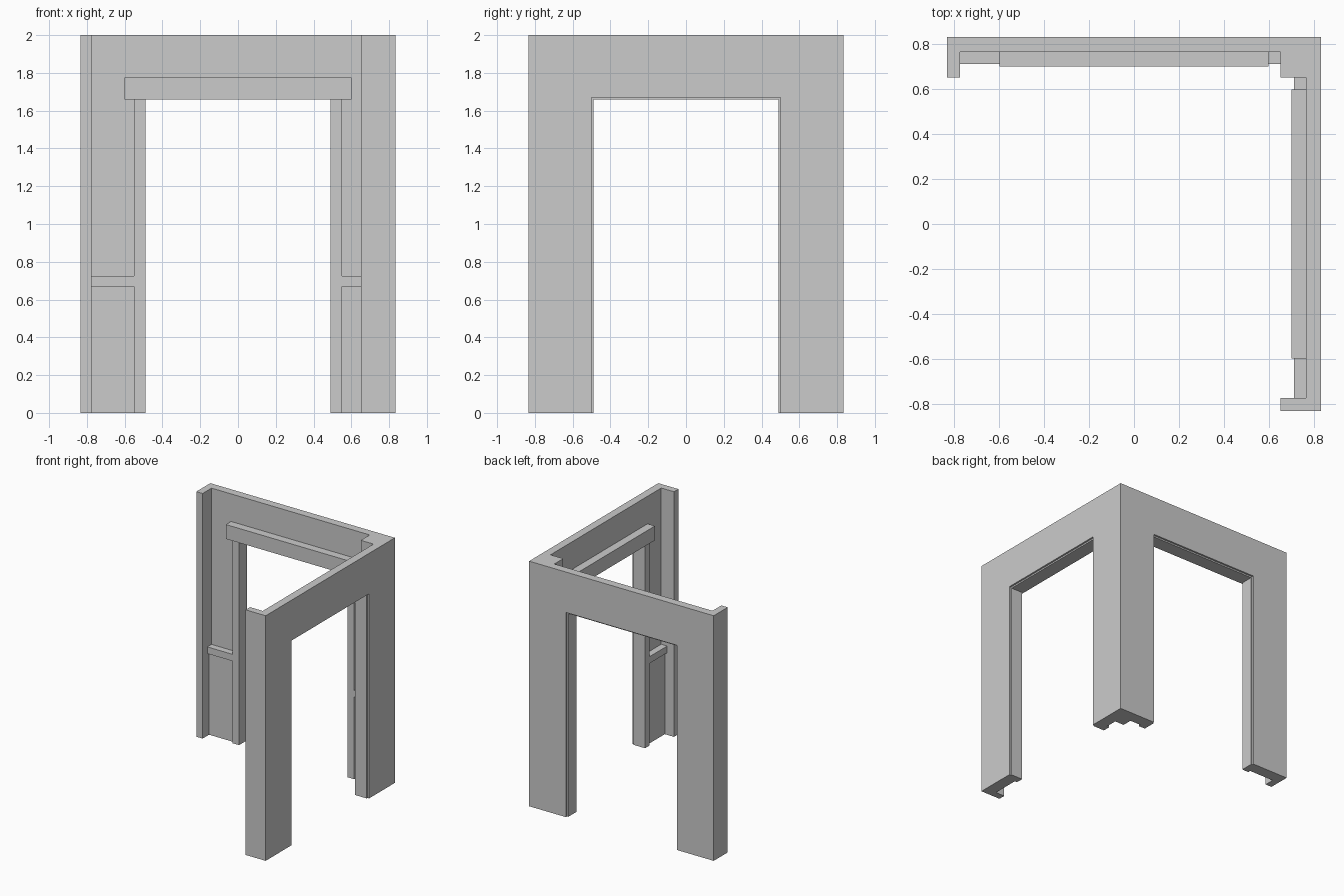
import bpy, bmesh

cube = bpy.data.objects.get("Cube")
if cube:
    bpy.data.objects.remove(cube, do_unlink=True)

plaster = bpy.data.materials.new("plaster_grey")
plaster.use_nodes = True
GREY = (0.6, 0.6, 0.6, 1)
plaster.diffuse_color = GREY
plaster.node_tree.nodes["Principled BSDF"].inputs["Base Color"].default_value = GREY

OUT, WALL, POST, END = 0.833, 0.767, 0.652, 0.776   # plan offsets
OPEN, LINING, TRIM = 0.5, 0.49, 0.55                # doorway half widths
HEAD, TOP = 1.67, 2.0


def prism(name, outline, z0, z1):
    """Extrude a plan outline between two heights."""
    bm = bmesh.new()
    face = bm.faces.new([bm.verts.new((x, y, z0)) for x, y in outline])
    up = bmesh.ops.extrude_face_region(bm, geom=[face])["geom"]
    bmesh.ops.translate(bm, vec=(0, 0, z1 - z0),
                        verts=[v for v in up if isinstance(v, bmesh.types.BMVert)])
    bmesh.ops.recalc_face_normals(bm, faces=bm.faces)
    mesh = bpy.data.meshes.new(name)
    bm.to_mesh(mesh)
    bm.free()
    mesh.materials.append(plaster)
    ob = bpy.data.objects.new(name, mesh)
    bpy.context.collection.objects.link(ob)
    return ob


def box(name, along, depth, height, swap):
    """Box laid along the back wall, or along the side wall when swapped."""
    (a0, a1), (d0, d1) = along, depth
    outline = [(a0, d0), (a1, d0), (a1, d1), (a0, d1)]
    if swap:
        outline = [(y, x) for x, y in outline]
    return prism(name, outline, *height)


# L-shaped wall with end returns and a solid corner post, symmetric on the diagonal
half = [(-OUT, OUT), (-OUT, POST), (-END, POST), (-END, WALL), (POST, WALL)]
walls = prism("corner_walls",
              [(OUT, OUT)] + half + [(POST, POST)] + [(y, x) for x, y in reversed(half)],
              0, TOP)

# Doorway openings
for swap in (False, True):
    cutter = box("doorway_cutter", (-OPEN, OPEN), (POST + 0.03, 1), (-0.1, HEAD), swap)
    cutter.hide_render = True
    mod = walls.modifiers.new("doorway", "BOOLEAN")
    mod.operation, mod.solver, mod.object = "DIFFERENCE", "EXACT", cutter
    bpy.context.view_layer.objects.active = walls
    bpy.ops.object.modifier_apply(modifier=mod.name)
    bpy.data.objects.remove(cutter, do_unlink=True)

# Trim on both walls
for wall, swap in (("back", False), ("side", True)):
    box(wall + "_lintel", (-0.6, 0.6), (0.701, WALL), (1.658, 1.775), swap)
    box(wall + "_head_lining", (-LINING, LINING), (0.713, 0.818), (1.658, HEAD), swap)
    for end, sign, limit in (("outer", -1, END), ("corner", 1, POST)):
        def span(a, b):
            return sorted((sign * a, sign * b))
        name = wall + "_" + end
        box(name + "_jamb_lining", span(LINING, OPEN), (0.713, 0.818), (0, HEAD), swap)
        box(name + "_jamb_trim", span(OPEN, TRIM), (0.713, WALL), (0, 1.658), swap)
        box(name + "_dado_rail", span(TRIM, limit), (0.713, WALL), (0.67, 0.725), swap)
        box(name + "_lower_panel", span(TRIM, limit), (0.735, WALL), (0, 0.67), swap)
